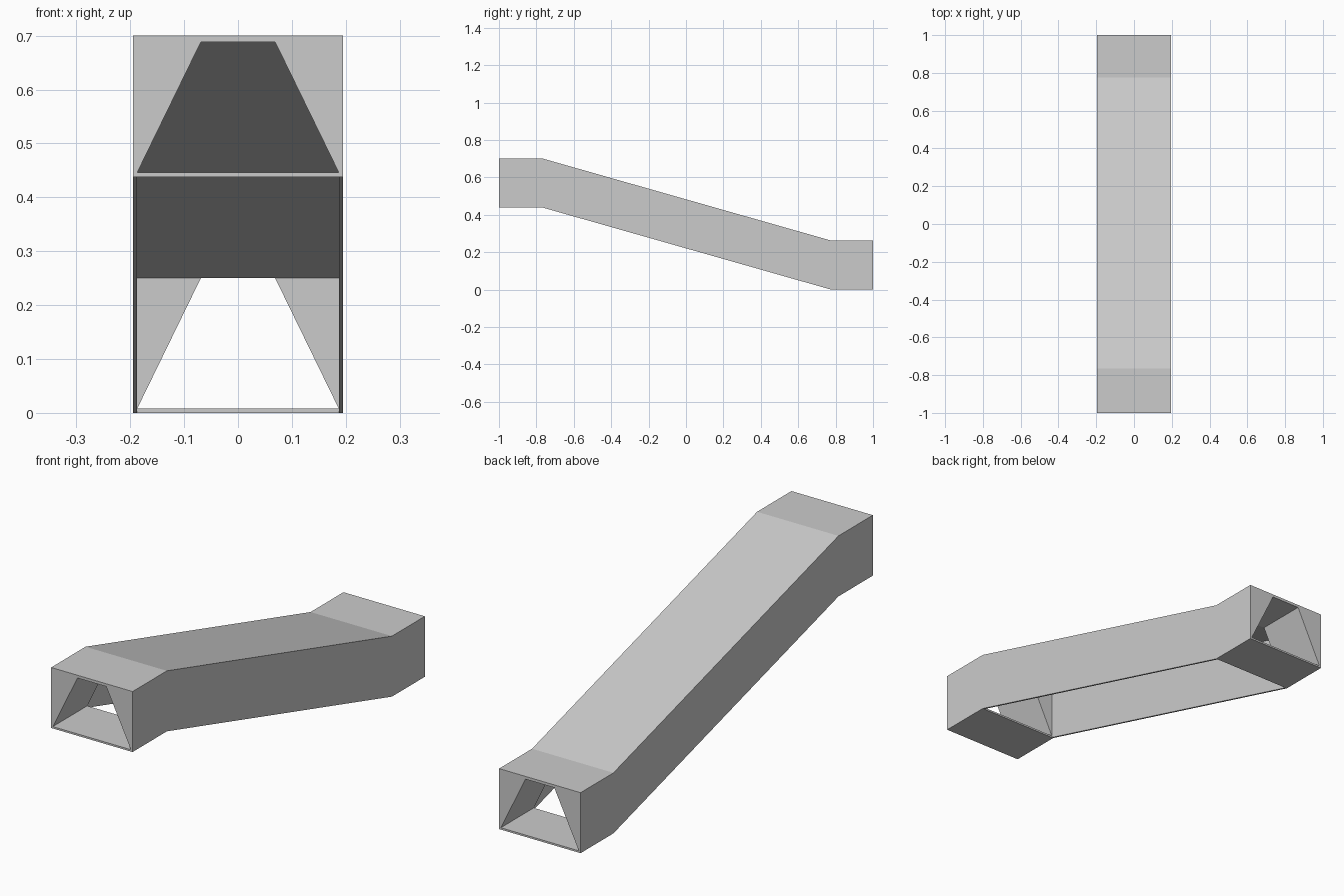
import bpy, bmesh

if "Cube" in bpy.data.objects:
    bpy.data.objects.remove(bpy.data.objects["Cube"])

W = 0.195             # half width
H = 0.262             # section height
WALL = 0.008          # side wall thickness
ROOF = 0.012          # roof thickness
Z_TOP = 0.438         # base height of the raised front end
Y_FRONT, Y_BACK = -0.765, 0.775


def finish(name, bm):
    bmesh.ops.recalc_face_normals(bm, faces=bm.faces)
    mesh = bpy.data.meshes.new(name)
    bm.to_mesh(mesh)
    bm.free()
    obj = bpy.data.objects.new(name, mesh)
    bpy.context.collection.objects.link(obj)
    return obj


def ring(bm, profile, y, z):
    return [bm.verts.new((px, y, pz + z)) for px, pz in profile]


def skin(bm, a, b):
    n = len(a)
    for i in range(n):
        j = (i + 1) % n
        bm.faces.new((a[i], a[j], b[j], b[i]))


outer = [(-W, 0), (W, 0), (W, H), (-W, H)]
inside = W - WALL
tunnel = [(-inside, 0.008), (inside, 0.008), (0.069, H - ROOF), (-0.069, H - ROOF)]


# End block: box with a trapezoid tunnel running right through it
def end_block(name, y0, y1, z):
    bm = bmesh.new()
    o0, o1 = ring(bm, outer, y0, z), ring(bm, outer, y1, z)
    i0, i1 = ring(bm, tunnel, y0, z), ring(bm, tunnel, y1, z)
    skin(bm, o0, o1)
    skin(bm, o1, i1)
    skin(bm, i1, i0)
    skin(bm, i0, o0)
    return finish(name, bm)


end_block("upper_end_block", -1.0, Y_FRONT, Z_TOP)
end_block("lower_end_block", Y_BACK, 1.0, 0.0)

# Sloping middle: channel with roof and two thin walls, open underneath
channel = [(-W, 0), (-W, H), (W, H), (W, 0),
           (inside, 0), (inside, H - ROOF), (-inside, H - ROOF), (-inside, 0)]
bm = bmesh.new()
skin(bm, ring(bm, channel, Y_FRONT, Z_TOP), ring(bm, channel, Y_BACK, 0.0))
finish("sloping_channel", bm)
